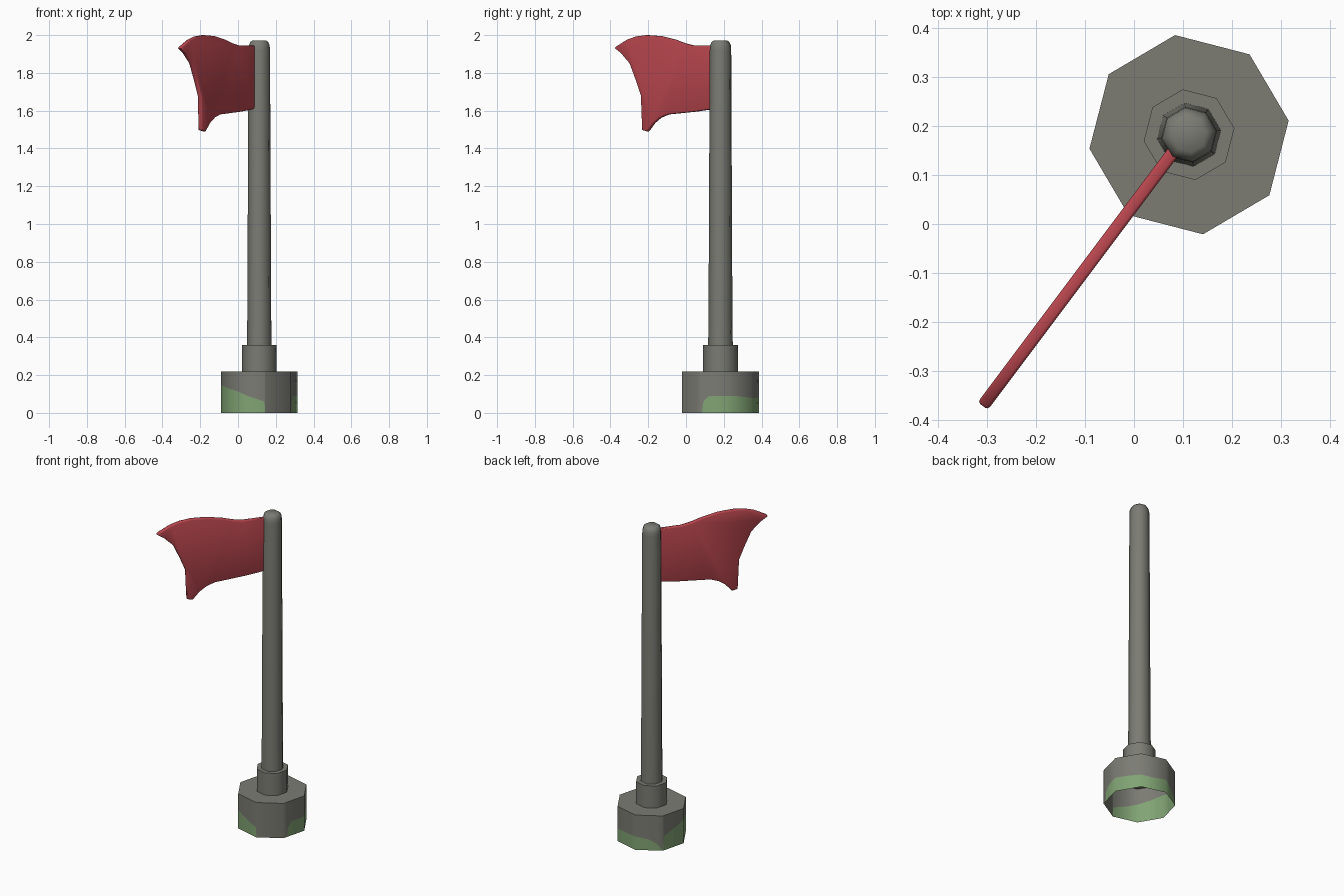
import bpy, bmesh, math
from mathutils import Vector

if "Cube" in bpy.data.objects:
    bpy.data.objects.remove(bpy.data.objects["Cube"])

CX, CY = 0.1125, 0.1825      # pole axis
ROT = 8                      # octagon turn in degrees


def material(name, rgb):
    m = bpy.data.materials.new(name)
    m.diffuse_color = (*rgb, 1)
    m.use_nodes = True
    m.node_tree.nodes["Principled BSDF"].inputs["Base Color"].default_value = m.diffuse_color
    return m


STONE = material("grey_stone", (0.20, 0.20, 0.175))
MOSS = material("moss_green", (0.22, 0.37, 0.175))
CLOTH = material("red_cloth", (0.48, 0.061, 0.076))


def finish(bm, name, mats, angle):
    me = bpy.data.meshes.new(name)
    bm.to_mesh(me)
    bm.free()
    ob = bpy.data.objects.new(name, me)
    bpy.context.collection.objects.link(ob)
    for m in mats:
        me.materials.append(m)
    bpy.ops.object.select_all(action='DESELECT')
    ob.select_set(True)
    bpy.context.view_layer.objects.active = ob
    bpy.ops.object.shade_smooth_by_angle(angle=math.radians(angle))
    return ob


def octagon_point(t, r):
    """Point at t (in sides, 0..8) along the octagon outline."""
    k = math.floor(t)
    a, b = (math.radians(ROT + 45 * (k + i)) for i in (0, 1))
    pa, pb = Vector((math.cos(a), math.sin(a))), Vector((math.cos(b), math.sin(b)))
    p = pa.lerp(pb, t - k) * r
    return CX + p.x, CY + p.y


def lathe(name, rings, angle=50):
    bm = bmesh.new()
    loops = [[bm.verts.new((*octagon_point(i, r), z)) for i in range(8)] for r, z in rings]
    for lo, hi in zip(loops, loops[1:]):
        for i in range(8):
            j = (i + 1) % 8
            bm.faces.new((lo[i], lo[j], hi[j], hi[i]))
    bm.faces.new(loops[-1])
    return finish(bm, name, [STONE], angle)


# Hollow base, open below, with a moss line: (position in sides, moss height)
moss = [(0, .09), (.5, .088), (1, .08), (1.5, .08), (2, .085), (2.5, .068), (2.8, .04), (3, .003),
        (3.06, .09), (3.5, .115), (4, .15), (4.5, .13), (5, .118), (5.4, .09), (6, .06),
        (6.01, .003), (7, .003), (7.17, .003), (7.22, .06), (7.4, .088)]
bm = bmesh.new()
cols = []
for t, h in moss:
    x, y = octagon_point(t, 0.2055)
    cols.append([bm.verts.new((x, y, z)) for z in (0, h, 0.22)])
for i, a in enumerate(cols):
    b = cols[(i + 1) % len(cols)]
    for k in (0, 1):
        f = bm.faces.new((a[k], b[k], b[k + 1], a[k + 1]))
        mossy = max(a[1].co.z, b[1].co.z) > 0.01
        f.material_index = 1 if k == 0 and mossy else 0
bm.faces.new([c[2] for c in cols])
finish(bm, "base", [STONE, MOSS], 50)

# Collar and tapered pole with rounded tip
lathe("collar", [(.0935, .22), (.0935, .36)])
lathe("pole", [(.066, .35), (.064, .5), (.0575, 1.92), (.0555, 1.945), (.048, 1.963), (.036, 1.972)])

# Flag: outline as (x, z), swept across its thickness
outline = [(.10, 1.945), (0, 1.945), (-.035, 1.957), (-.07, 1.975), (-.13, 1.995), (-.185, 2.0),
           (-.225, 1.993), (-.26, 1.977), (-.306, 1.938), (-.309, 1.93), (-.285, 1.905), (-.25, 1.85),
           (-.225, 1.76), (-.205, 1.68), (-.203, 1.6), (-.2, 1.497), (-.18, 1.49), (-.155, 1.535),
           (-.13, 1.563), (-.1, 1.58), (.01, 1.595), (.06, 1.605), (.10, 1.617)]
bm = bmesh.new()
n = Vector((0.8, -0.6, 0))
sides = []
for s in (-1, 1):
    sides.append([bm.verts.new(Vector((x, .16 + 1.333 * (x - .09), z)) + n * .013 * s)
                  for x, z in outline])
bm.faces.new(sides[0])
bm.faces.new(sides[1][::-1])
for i in range(len(outline)):
    j = (i + 1) % len(outline)
    bm.faces.new((sides[0][i], sides[1][i], sides[1][j], sides[0][j]))
bmesh.ops.recalc_face_normals(bm, faces=bm.faces)
rims = [e for e in bm.edges if any(len(f.verts) > 4 for f in e.link_faces)]
bmesh.ops.bevel(bm, geom=rims, offset=.006, segments=2, affect='EDGES', profile=.5)
finish(bm, "flag", [CLOTH], 50)
